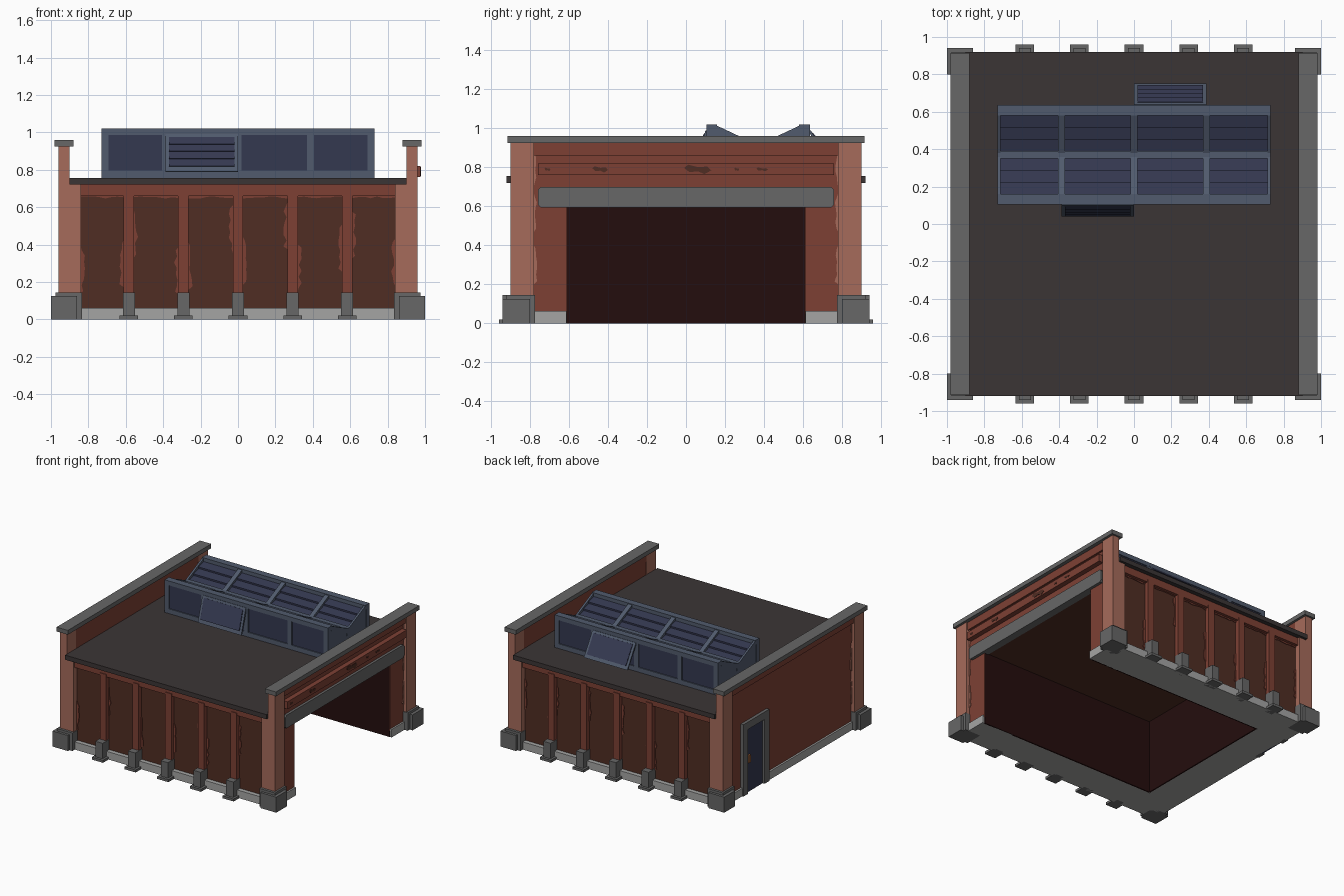
import bpy, bmesh, random

if "Cube" in bpy.data.objects:
    bpy.data.objects.remove(bpy.data.objects["Cube"], do_unlink=True)
random.seed(4)


def material(name, hexcol):
    rgb = [((hexcol >> s) & 255) / 255 for s in (16, 8, 0)]
    lin = [c / 12.92 if c <= 0.04045 else ((c + 0.055) / 1.055) ** 2.4 for c in rgb]
    m = bpy.data.materials.new(name)
    m.use_nodes = True
    m.diffuse_color = (*lin, 1)
    m.node_tree.nodes["Principled BSDF"].inputs["Base Color"].default_value = (*lin, 1)
    return m


PALE = material("pale brick", 0xA66B5B)
BRICK = material("red brick", 0x7D4034)
PANEL = material("brown plaster", 0x502D23)
STONE = material("dark concrete", 0x676767)
PLINTH = material("light concrete", 0xA5A5A4)
ROOF = material("roof felt", 0x3B3535)
GLASS = material("blue glass", 0x343850)
FRAME = material("blue grey metal", 0x515B6D)
INSIDE = material("dark maroon", 0x240D0D)
BRASS = material("brass", 0xA0643C)


def prism(name, axis, pts, a0, a1, mat):
    """Extrude a 2D outline along x (points are y,z) or along y (points are x,z)."""
    bm = bmesh.new()
    ends = []
    for a in (a0, a1):
        ends.append([bm.verts.new((a, u, v) if axis == "x" else (u, a, v)) for u, v in pts])
    for ring in ends:
        bm.faces.new(ring)
    n = len(pts)
    for i in range(n):
        j = (i + 1) % n
        bm.faces.new((ends[0][i], ends[0][j], ends[1][j], ends[1][i]))
    bmesh.ops.recalc_face_normals(bm, faces=bm.faces)
    me = bpy.data.meshes.new(name)
    bm.to_mesh(me)
    bm.free()
    me.materials.append(mat)
    ob = bpy.data.objects.new(name, me)
    bpy.context.collection.objects.link(ob)
    return ob


def box(name, x0, x1, y0, y1, z0, z1, mat):
    return prism(name, "x", [(y0, z0), (y1, z0), (y1, z1), (y0, z1)], x0, x1, mat)


def mbox(name, sx, sy, x0, x1, y0, y1, z0, z1, mat):
    return box(name, sx * x0, sx * x1, sy * y0, sy * y1, z0, z1, mat)


def ragged(name, axis, u, side, z0, z1, a0, a1, width, mat):
    """Thin plate with one straight edge at u and one worn edge."""
    n = max(4, int((z1 - z0) / 0.03))
    worn = [(u + side * random.uniform(0.15, 1) * width, z0 + (z1 - z0) * (i + 0.5) / n) for i in range(n)]
    prism(name, axis, [(u, z0)] + worn + [(u, z1)], a0, a1, mat)


# Corner pillars with stepped concrete bases
for sx in (-1, 1):
    for sy in (-1, 1):
        mbox("corner_pillar", sx, sy, 0.84, 0.96, 0.78, 0.90, 0.10, 0.725, PALE)
        mbox("corner_pillar_top", sx, sy, 0.90, 0.96, 0.78, 0.90, 0.72, 0.925, PALE)
        mbox("corner_base_core", sx, sy, 0.835, 0.975, 0.775, 0.92, 0, 0.145, STONE)
        mbox("corner_base_skirt", sx, sy, 0.86, 1.0, 0.80, 0.94, 0, 0.125, STONE)
        for z in (0.20, 0.47, 0.70):
            ragged("worn_pillar_edge", "x", sy * 0.78, -sy, z, z + 0.2, sx * 0.93, sx * 0.938, 0.018, PALE)
    # Parapets with a raised top band and coping
    mbox("parapet_wall", sx, 1, 0.905, 0.935, -0.79, 0.79, 0.70, 0.925, BRICK)
    mbox("parapet_band", sx, 1, 0.90, 0.95, -0.78, 0.78, 0.86, 0.925, BRICK)
    mbox("parapet_coping", sx, 1, 0.88, 0.98, -0.915, 0.915, 0.925, 0.96, STONE)

# Front and back walls
for sy in (-1, 1):
    mbox("panel_wall", 1, sy, -0.90, 0.90, 0.62, 0.855, 0.05, 0.72, PANEL)
    mbox("wall_plinth", 1, sy, -0.85, 0.85, 0.62, 0.89, 0, 0.062, PLINTH)
    mbox("wall_top_beam", 1, sy, -0.85, 0.85, 0.85, 0.885, 0.66, 0.725, BRICK)
    mbox("inner_wall_lining", 1, sy, -0.66, 0.928, 0.61, 0.62, 0.0, 0.60, INSIDE)
    pier_x = [i * 0.292 for i in range(-2, 3)]
    for x in pier_x:
        mbox("pilaster", 1, sy, x - 0.028, x + 0.028, 0.85, 0.89, 0.06, 0.68, BRICK)
        mbox("pier_base", 1, sy, x - 0.032, x + 0.032, 0.85, 0.94, 0, 0.145, STONE)
        mbox("pier_foot", 1, sy, x - 0.05, x + 0.05, 0.86, 0.96, 0, 0.02, STONE)
    # Worn brick patches along the panel edges
    edges = [-0.84] + pier_x + [0.84]
    for a, b in zip(edges, edges[1:]):
        a += 0.028 if a > -0.8 else 0
        b -= 0.028 if b < 0.8 else 0
        for u, side in ((a, 1), (b, -1)):
            z = random.uniform(0.08, 0.40)
            ragged("worn_panel_edge", "y", u, side, z, z + 0.25, sy * 0.85, sy * 0.861, 0.022, BRICK)
        n = 7
        lower = [(b + (a - b) * i / n, 0.66 - random.uniform(0.002, 0.014)) for i in range(n + 1)]
        prism("worn_panel_top", "y", [(a, 0.662), (b, 0.662)] + lower, sy * 0.85, sy * 0.861, BRICK)

# Left side with the wide opening
for sy in (-1, 1):
    mbox("gate_jamb", 1, sy, 0.66, 0.93, 0.62, 0.80, 0.05, 0.72, BRICK)
    mbox("gate_jamb_face", 1, sy, 0.925, 0.932, 0.61, 0.80, 0.05, 0.72, BRICK)
    mbox("gate_plinth", 1, sy, 0.66, 0.945, 0.612, 0.80, 0, 0.065, PLINTH)
box("gate_header", 0.89, 0.932, -0.79, 0.79, 0.60, 0.72, BRICK)
c = 0.015
prism("gate_lintel", "x", [(-0.76 + c, 0.595), (0.76 - c, 0.595), (0.76, 0.595 + c), (0.76, 0.70 - c),
                           (0.76 - c, 0.70), (-0.76 + c, 0.70), (-0.76, 0.70 - c), (-0.76, 0.595 + c)],
      0.895, 0.955, STONE)
box("sign_board", 0.93, 0.975, -0.76, 0.76, 0.76, 0.82, BRICK)
for y, w, h in ((-0.71, 0.015, 0.01), (-0.44, 0.04, 0.016), (0.06, 0.07, 0.024), (0.26, 0.012, 0.01), (0.39, 0.03, 0.01)):
    blot = [(-1, 0.3), (-0.6, -0.6), (0, -0.4), (0.5, -1), (1, -0.2), (0.7, 0.6), (0, 0.5), (-0.7, 1)]
    prism("sign_stain", "x", [(y + u * w, 0.79 + v * h) for u, v in blot], 0.97, 0.978, PANEL)

# Right side with the small door
box("side_wall", -0.93, -0.67, -0.80, 0.80, 0.05, 0.72, BRICK)
box("side_wall_lining", -0.67, -0.66, -0.615, 0.615, 0, 0.60, INSIDE)
box("side_plinth", -0.945, -0.67, -0.80, 0.30, 0, 0.065, PLINTH)
box("side_plinth_short", -0.945, -0.67, 0.63, 0.80, 0, 0.065, PLINTH)
box("door_threshold", -0.93, -0.67, 0.30, 0.63, 0, 0.06, PLINTH)
box("door_post_front", -0.955, -0.92, 0.30, 0.36, 0, 0.58, STONE)
box("door_post_back", -0.955, -0.92, 0.57, 0.63, 0, 0.58, STONE)
box("door_head", -0.955, -0.92, 0.36, 0.57, 0.52, 0.58, STONE)
box("door_leaf", -0.937, -0.925, 0.36, 0.57, 0, 0.52, GLASS)
box("door_handle", -0.952, -0.935, 0.53, 0.555, 0.24, 0.30, BRASS)

# Ceiling and roof
box("ceiling", -0.67, 0.90, -0.63, 0.63, 0.60, 0.72, PANEL)
box("roof_slab", -0.90, 0.90, -0.92, 0.92, 0.72, 0.757, ROOF)

# Skylight body with a central valley
MID = 0.37
prism("skylight_body", "x", [(0.12, 0.75), (0.12, 0.985), (0.16, 0.985), (MID, 0.88), (0.58, 0.985),
                             (0.62, 0.985), (0.62, 0.75)], -0.725, 0.725, FRAME)


def slats(name, p, q, count, x0, x1, lift):
    """Overlapping glass strips laid along the line p to q, raised by lift (dy, dz)."""
    for i in range(count):
        a = [p[k] + (q[k] - p[k]) * i / count for k in (0, 1)]
        b = [p[k] + (q[k] - p[k]) * (i + 1) / count for k in (0, 1)]
        top = (b[0] + lift[0], b[1] + lift[1])
        prism(name, "x", [a, b, top, (a[0] + lift[0] * 0.3, a[1] + lift[1] * 0.3)], x0, x1, GLASS)


bars = (-0.722, -0.388, 0, 0.388, 0.722)
for flip in (1, -1):
    def fy(y):
        return MID + (y - MID) * flip

    def fp(*pts):
        return [(fy(y), z) for y, z in pts]

    # Rails around the upright glazing
    box("skylight_top_rail", -0.73, 0.73, fy(0.105), fy(0.16), 0.985, 1.02, FRAME)
    box("skylight_bottom_rail", -0.73, 0.73, fy(0.105), fy(0.14), 0.755, 0.795, FRAME)
    for x in bars:
        w = 0.008 if abs(x) > 0.7 else 0.018
        upright = 0.03 if abs(x) > 0.7 else 0.018
        inner = x - (upright - w if x > 0.7 else 0)
        outer = x + (upright - w if x < -0.7 else 0)
        box("skylight_post", inner - w, outer + w, fy(0.105), fy(0.14), 0.79, 0.99, FRAME)
        prism("skylight_rafter", "x", fp((0.15, 0.98), (MID, 0.87), (MID, 0.915), (0.15, 1.018)), x - w, x + w, FRAME)
    opened = 1 if flip == 1 else 2
    for i, (a, b) in enumerate(zip(bars, bars[1:])):
        slats("roof_glass", fp((0.16, 0.985))[0], fp((0.352, 0.889))[0], 3, a, b, (0, 0.018))
        box("upright_glass", a, b, fy(0.113), fy(0.122), 0.79, 0.99, GLASS)
        if i == opened:
            # Tilted open window, hinged at the top
            out, low = (0.04, 0.79) if flip == 1 else (-0.01, 0.81)
            hinge = (0.10, 0.99)
            p, q = fp(hinge, (out, low))
            prism("open_window_frame", "x", fp(hinge, (out, low), (out + 0.012, low - 0.003), (0.113, 0.987)),
                  a, b, FRAME)
            t = [[p[k] + (q[k] - p[k]) * f for k in (0, 1)] for f in (0.08, 0.86)]
            slats("open_window_glass", t[0], t[1], 4, a + 0.02, b - 0.02, (-0.009 * flip, 0.003))
box("skylight_valley_rail", -0.73, 0.73, MID - 0.02, MID + 0.02, 0.86, 0.92, FRAME)
